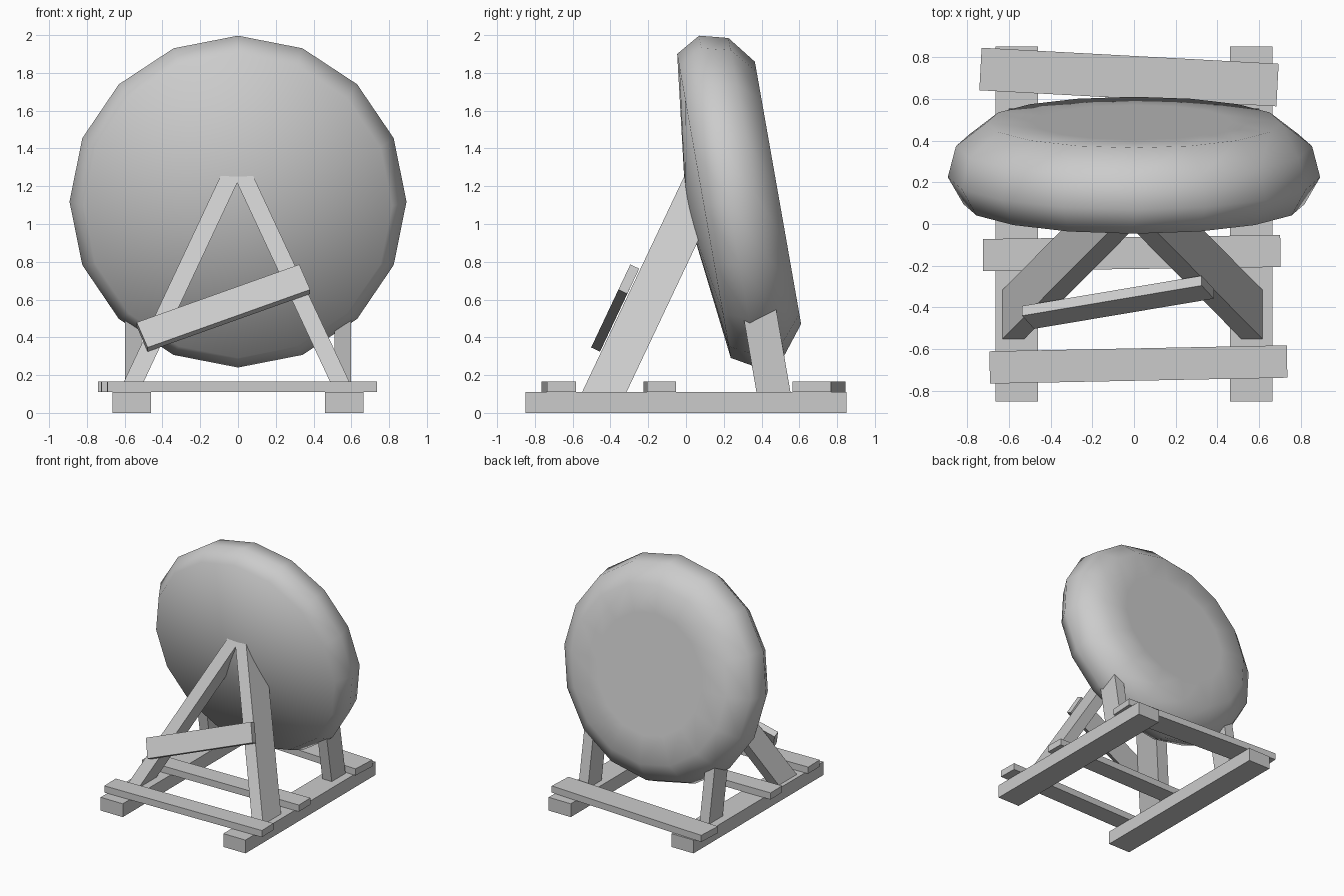
import bpy, bmesh, math
from mathutils import Vector, Matrix

if "Cube" in bpy.data.objects:
    bpy.data.objects.remove(bpy.data.objects["Cube"])


def finish(name, bm, smooth=False):
    bmesh.ops.recalc_face_normals(bm, faces=bm.faces[:])
    for f in bm.faces:
        f.smooth = smooth
    me = bpy.data.meshes.new(name)
    bm.to_mesh(me)
    bm.free()
    ob = bpy.data.objects.new(name, me)
    bpy.context.collection.objects.link(ob)
    return ob


def box(name, center, size, rot=Matrix.Identity(3)):
    bm = bmesh.new()
    m = Matrix.Translation(center) @ rot.to_4x4() @ Matrix.Diagonal((*size, 1))
    bmesh.ops.create_cube(bm, size=1, matrix=m)
    return finish(name, bm)


def leaning_post(name, x, y, z, top_shift):
    # Post with level ends: footprint ranges x, y between heights z, top moved by top_shift
    bm = bmesh.new()
    bmesh.ops.create_cube(bm, size=1)
    for v in bm.verts:
        top = v.co.z > 0
        v.co = (x[v.co.x > 0] + top * top_shift[0],
                y[v.co.y > 0] + top * top_shift[1], z[top])
    return finish(name, bm)


# Base runners
for side, tag in ((-1, "left"), (1, "right")):
    box(f"runner_{tag}", (side * 0.562, 0, 0.055), (0.203, 1.70, 0.11))

# Cross planks, slightly crooked
for name, x, y, width, angle in (("front_plank", 0.021, -0.673, 0.155, 1.15),
                                 ("middle_plank", -0.011, -0.139, 0.153, 0.76),
                                 ("back_plank", -0.024, 0.704, 0.204, -3.09)):
    box(name, (x, y, 0.1375), (1.425, width, 0.055),
        Matrix.Rotation(math.radians(angle), 3, 'Z'))

# Front A-frame legs
leaning_post("front_leg_right", (0.513, 0.615), (-0.55, -0.315), (0.11, 1.255), (-0.535, 0.542))
leaning_post("front_leg_left", (-0.63, -0.525), (-0.55, -0.315), (0.11, 1.255), (0.538, 0.542))

# Rear supports running up into the disc
for tag, x in (("left", (-0.598, -0.512)), ("right", (0.512, 0.598))):
    leaning_post(f"rear_leg_{tag}", x, (0.373, 0.553), (0.11, 0.59), (0, -0.083))

# Slanted brace nailed across the A-frame
along = Vector((0.862, 0.145, 0.307)).normalized()
normal = Vector((0, 0.904, -0.4275)).normalized()
axes = Matrix((along, normal, along.cross(normal))).transposed()
box("brace", (-0.077, -0.375, 0.555), (0.925, 0.052, 0.158), axes)

# Target disc: 16-sided lathe tilted 10 degrees, (depth, radius) profile
tilt = math.radians(10)
depth_axis = Vector((0, math.cos(tilt), math.sin(tilt)))
up_axis = Vector((0, -math.sin(tilt), math.cos(tilt)))
profile = [(0.284, 0.817), (0.415, 0.892), (0.566, 0.853), (0.682, 0.705), (0.682, 0.48)]
origin = up_axis * 1.0625
bm = bmesh.new()
rings = []
for d, r in profile:
    rings.append([bm.verts.new(origin + depth_axis * d + up_axis * r * math.cos(t)
                               + Vector((r * math.sin(t), 0, 0)))
                  for t in (i * math.tau / 16 for i in range(16))])
apex = bm.verts.new(origin + depth_axis * 0.187)
for i in range(16):
    j = (i + 1) % 16
    bm.faces.new((apex, rings[0][i], rings[0][j]))
    for a, b in zip(rings, rings[1:]):
        bm.faces.new((a[i], a[j], b[j], b[i]))
bm.faces.new(rings[-1])
finish("target_disc", bm, smooth=True)
